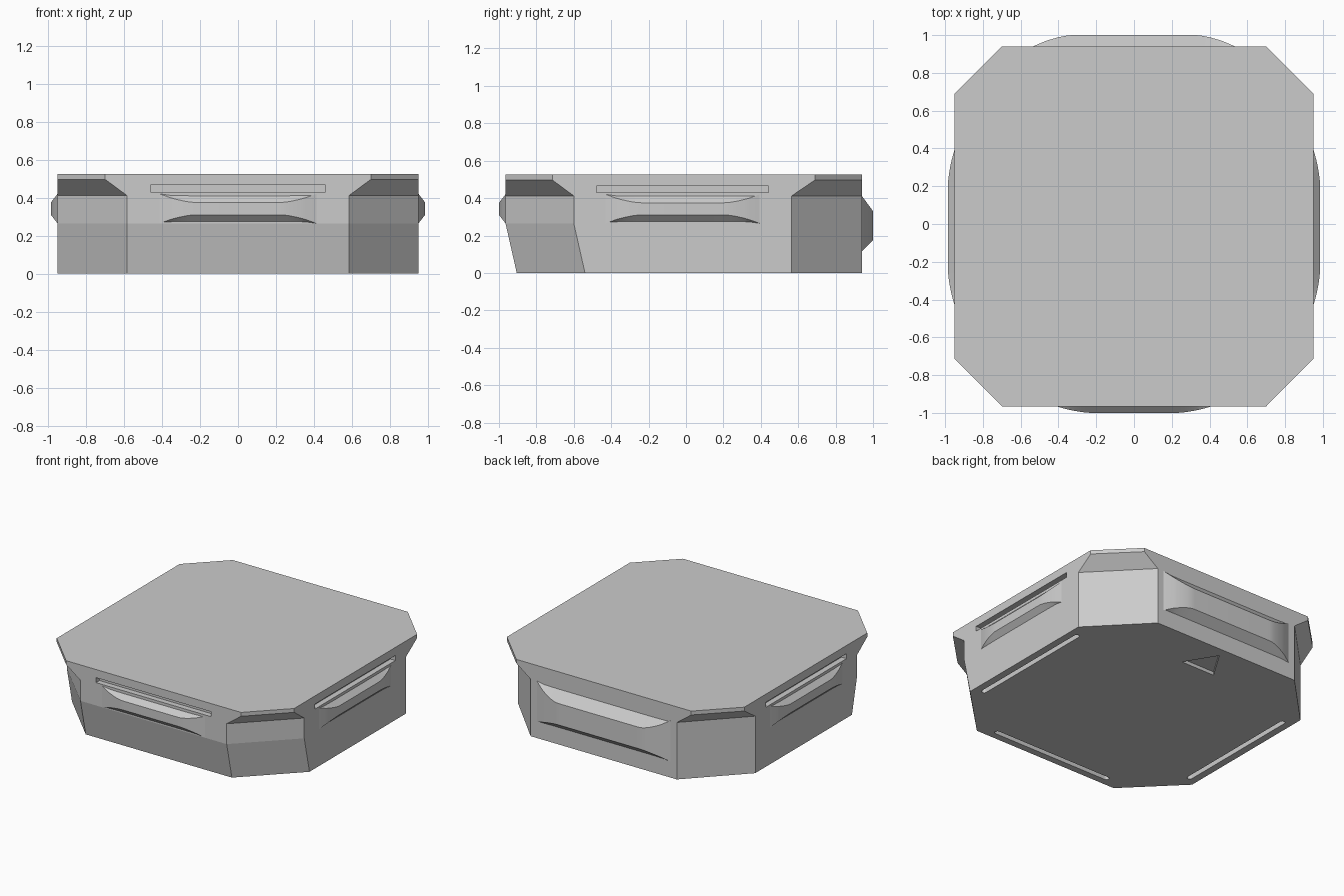
import bpy, bmesh, math
from mathutils import Matrix, Vector

if "Cube" in bpy.data.objects:
    bpy.data.objects.remove(bpy.data.objects["Cube"])

grey = bpy.data.materials.new("plain grey")
grey.diffuse_color = (0.6, 0.6, 0.6, 1)
grey.use_nodes = True
grey.node_tree.nodes["Principled BSDF"].inputs["Base Color"].default_value = grey.diffuse_color


def make(name, bm, mat=grey):
    bmesh.ops.recalc_face_normals(bm, faces=bm.faces)
    me = bpy.data.meshes.new(name)
    bm.to_mesh(me)
    bm.free()
    me.materials.append(mat)
    ob = bpy.data.objects.new(name, me)
    bpy.context.collection.objects.link(ob)
    return ob


def loft(bm, rings):
    """Skin closed rings of equal size and cap both ends."""
    vs = [[bm.verts.new(p) for p in r] for r in rings]
    n = len(vs[0])
    for a, b in zip(vs, vs[1:]):
        for i in range(n):
            j = (i + 1) % n
            bm.faces.new((a[i], a[j], b[j], b[i]))
    bm.faces.new(vs[0])
    bm.faces.new(vs[-1])


def octagon(z, cx, back, back_c, front, front_c, w=0.95):
    half = [(cx, front), (w, front_c), (w, back_c), (cx, back)]
    return [(x, y, z) for x, y in half] + [(-x, y, z) for x, y in reversed(half)]


# Main body: chamfered block with sloping lower front and flared top corners
bm = bmesh.new()
loft(bm, [
    octagon(0.0, 0.585, 0.94, 0.565, -0.905, -0.54),
    octagon(0.265, 0.585, 0.94, 0.565, -0.965, -0.60),
    octagon(0.412, 0.585, 0.94, 0.565, -0.965, -0.60),
    octagon(0.497, 0.70, 0.94, 0.69, -0.965, -0.715),
    octagon(0.525, 0.70, 0.94, 0.69, -0.965, -0.715)])
body = make("body", bm)

# Recess cutters, gathered into one helper mesh
bm = bmesh.new()


def box(center, size):
    m = Matrix.Translation(center) @ Matrix.Diagonal((*size, 1))
    bmesh.ops.create_cube(bm, size=1, matrix=m)


def prism(points, depth):
    loft(bm, [[(x, y, z) for x, y in points] for z in (-0.05, depth)])


def pill(cx, cy, half, r, along_y):
    """Rounded slot outline."""
    pts = []
    for end in (1, -1):
        for i in range(7):
            a = -math.pi / 2 + math.pi * i / 6
            u, v = end * (half - r + r * math.cos(a)), end * r * math.sin(a)
            pts.append((cx - v, cy + u) if along_y else (cx + u, cy + v))
    return pts


# Narrow slots above the grips
box((0, -0.965, 0.448), (0.92, 0.08, 0.036))
for s in (1, -1):
    box((s * 0.95, -0.018, 0.448), (0.08, 0.92, 0.036))
    # Underside side grooves
    prism(pill(s * 0.88, -0.008, 0.49, 0.018, True), 0.035)
# Underside front groove and triangular mark
prism(pill(0, -0.837, 0.485, 0.018, False), 0.035)
prism([(-0.135, 0.65), (0.135, 0.65), (0, 0.87)], 0.025)
cutter = make("recess_cutter", bm)
cutter.hide_render = True

mod = body.modifiers.new("recesses", "BOOLEAN")
mod.operation = "DIFFERENCE"
mod.solver = "EXACT"
mod.object = cutter
bpy.context.view_layer.objects.active = body
bpy.ops.object.modifier_apply(modifier=mod.name)
bpy.data.objects.remove(cutter)


def grip(name, angle, origin, base, flat, depth, z0, z1, z2, z3):
    """Bulge: rounded in plan, with bevelled upper and lower faces."""
    side = []
    mid = flat + 0.35 * (base - flat)
    start = (base + (mid - base) * 0.45, 0.45)
    mid_pt, end = (mid - 0.02, 1.0), (flat, 1.0)
    side.append((base, 0.0))
    for i in range(9):
        t = i / 8
        side.append(tuple((1 - t) ** 2 * a + 2 * t * (1 - t) * b + t * t * c
                          for a, b, c in zip(start, mid_pt, end)))
    stations = [(-u, d) for u, d in side] + [(u, d) for u, d in reversed(side)]
    rings = []
    for u, d in stations:
        rings.append([(u, 0.01, z0), (u, -d * depth, z0 + d * (z1 - z0)),
                      (u, -d * depth, z3 - d * (z3 - z2)), (u, 0.01, z3)])
    bm = bmesh.new()
    loft(bm, rings)
    bmesh.ops.transform(bm, verts=bm.verts, matrix=Matrix.Translation(Vector(origin))
                        @ Matrix.Rotation(angle, 4, "Z"))
    ob = make(name, bm)
    bpy.ops.object.select_all(action="DESELECT")
    ob.select_set(True)
    bpy.context.view_layer.objects.active = ob
    bpy.ops.object.shade_smooth_by_angle(angle=math.radians(25))


small = (0.412, 0.22, 0.035, 0.265, 0.31, 0.375, 0.42)
grip("front_grip", 0, (0, -0.965, 0), *small)
grip("right_grip", math.pi / 2, (0.95, -0.018, 0), *small)
grip("left_grip", -math.pi / 2, (-0.95, -0.018, 0), *small)
grip("back_grip", math.pi, (0, 0.94, 0), 0.535, 0.32, 0.06, 0.115, 0.175, 0.33, 0.412)
